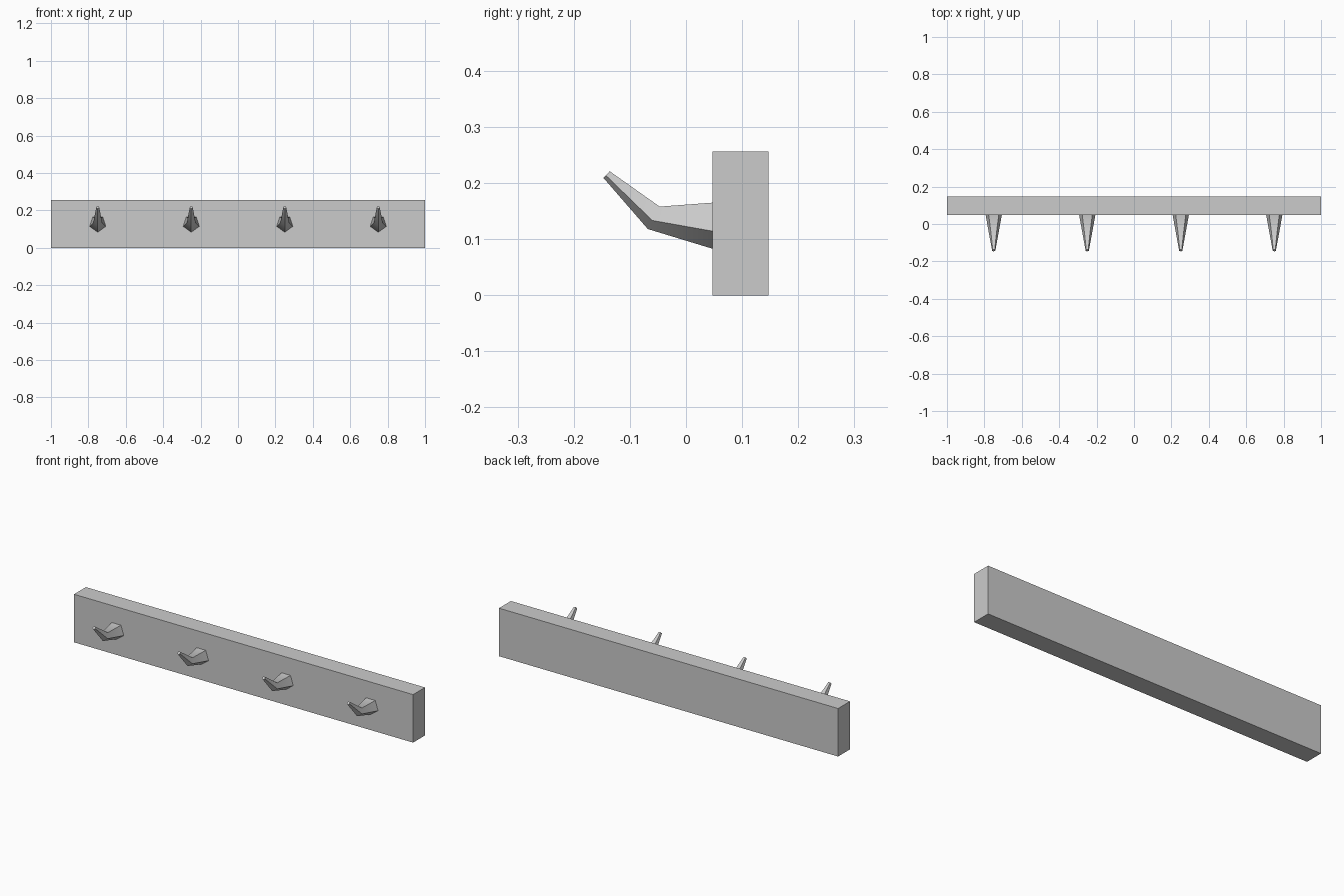
import bpy
import bmesh
from math import radians, pi, sin, cos
from mathutils import Vector

cube = bpy.data.objects.get("Cube")
if cube:
    bpy.data.objects.remove(cube, do_unlink=True)

# One plain grey for the whole rack
GREY = (0.6, 0.6, 0.6, 1)
grey = bpy.data.materials.new("light_grey")
grey.use_nodes = True
grey.diffuse_color = GREY
grey.node_tree.nodes["Principled BSDF"].inputs["Base Color"].default_value = GREY


def add_object(name, bm, location):
    bmesh.ops.recalc_face_normals(bm, faces=bm.faces)
    mesh = bpy.data.meshes.new(name)
    bm.to_mesh(mesh)
    bm.free()
    mesh.materials.append(grey)
    obj = bpy.data.objects.new(name, mesh)
    obj.location = location
    bpy.context.collection.objects.link(obj)
    return obj


# Backing board
bm = bmesh.new()
bmesh.ops.create_cube(bm, size=1)
bmesh.ops.scale(bm, vec=(2, 0.1, 0.256), verts=bm.verts)
add_object("backing_board", bm, (0, 0.097, 0.128))

# Bent five-sided peg: bottom corner and top edge (y, z) of each section
SECTIONS = [((0.047, 0.083), (0.047, 0.165)),
            ((-0.068, 0.118), (-0.047, 0.158)),
            ((-0.147, 0.209), (-0.136, 0.221))]


def build_hook(name, x):
    bm = bmesh.new()
    rings = []
    for low, high in SECTIONS:
        low, high = Vector((0, *low)), Vector((0, *high))
        radius = (high - low).length / (1 + cos(pi / 5))
        up = (high - low).normalized()
        center = low + up * radius
        ring = []
        for i in range(5):
            a = i * 2 * pi / 5
            ring.append(bm.verts.new(
                center - up * radius * cos(a) + Vector((radius * sin(a), 0, 0))))
        rings.append(ring)
    for a, b in zip(rings, rings[1:]):
        for i in range(5):
            j = (i + 1) % 5
            bm.faces.new((a[i], a[j], b[j], b[i]))
    bm.faces.new(rings[0])
    bm.faces.new(rings[-1])
    hook = add_object(name, bm, (x, 0, 0))
    bpy.ops.object.select_all(action="DESELECT")
    hook.select_set(True)
    bpy.context.view_layer.objects.active = hook
    bpy.ops.object.shade_smooth_by_angle(angle=radians(50))


for n in range(4):
    build_hook(f"hook_{n + 1}", -0.75 + 0.5 * n)
